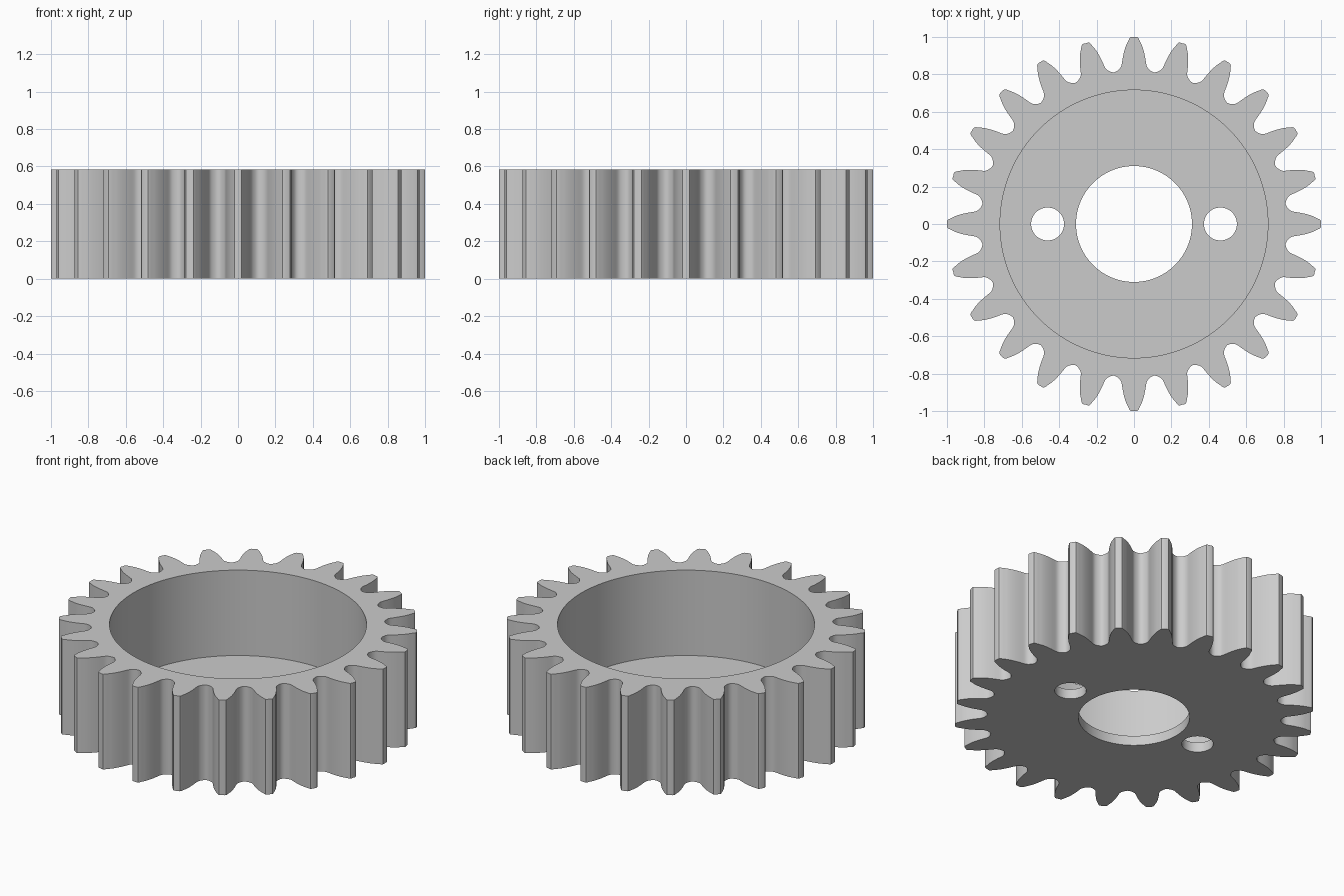
import bpy
import bmesh
from math import sin, cos, pi, radians
from mathutils import Vector

cube = bpy.data.objects.get("Cube")
if cube:
    bpy.data.objects.remove(cube, do_unlink=True)

TEETH = 24
HEIGHT = 0.585
FLOOR = 0.06
POCKET_R = 0.716
BORE_R = 0.31
PIN_R, PIN_X = 0.088, 0.462

# One tooth flank, tip to root: (half width, distance from the axis)
FLANK = [(0.02, 0.9985), (0.031, 0.978), (0.046, 0.945), (0.058, 0.9),
         (0.064, 0.865), (0.069, 0.842), (0.082, 0.825)]


def smooth_loop(points, steps):
    """Closed Catmull-Rom curve through the points."""
    out = []
    n = len(points)
    for i in range(n):
        a, b, c, d = (points[(i + k) % n] for k in (-1, 0, 1, 2))
        for s in range(steps):
            t = s / steps
            out.append(0.5 * (2 * b + (c - a) * t + (2 * a - 5 * b + 4 * c - d) * t ** 2
                              + (3 * b - a - 3 * c + d) * t ** 3))
    return out


def gear_outline():
    root = pi / TEETH
    tooth = [(-w, r) for w, r in reversed(FLANK)] + [(0, 1)] + FLANK
    tooth.append((0.817 * sin(root), 0.817 * cos(root)))
    points = []
    for i in range(TEETH):
        a = 2 * pi * i / TEETH
        points += [Vector((x * cos(a) + y * sin(a), y * cos(a) - x * sin(a)))
                   for x, y in tooth]
    return smooth_loop(points, 2)


def circle(radius, cx=0.0, count=48):
    return [Vector((cx + radius * cos(2 * pi * i / count),
                    radius * sin(2 * pi * i / count))) for i in range(count)]


bm = bmesh.new()


def wall(outline, z0, z1):
    """Upright wall along an outline; returns its lower and upper edge loops."""
    low = [bm.verts.new((p.x, p.y, z0)) for p in outline]
    high = [bm.verts.new((p.x, p.y, z1)) for p in outline]
    n = len(low)
    for i in range(n):
        j = (i + 1) % n
        bm.faces.new((low[i], low[j], high[j], high[i]))
    return [[bm.edges.get((ring[i], ring[(i + 1) % n])) for i in range(n)]
            for ring in (low, high)]


def cap(*loops):
    """Flat face between an outer loop and the loops inside it."""
    bmesh.ops.triangle_fill(bm, edges=[e for loop in loops for e in loop],
                            use_beauty=True, normal=(0, 0, 1))


# Toothed rim, hollow pocket, bore and pin holes
outer_low, outer_high = wall(gear_outline(), 0, HEIGHT)
pocket_low, pocket_high = wall(circle(POCKET_R, count=128), FLOOR, HEIGHT)
holes = [wall(circle(BORE_R, count=96), 0, FLOOR)]
holes += [wall(circle(PIN_R, side * PIN_X), 0, FLOOR) for side in (-1, 1)]

# Underside, pocket floor and top of the rim
cap(outer_low, *[low for low, high in holes])
cap(pocket_low, *[high for low, high in holes])
cap(outer_high, pocket_high)
bmesh.ops.recalc_face_normals(bm, faces=bm.faces)

mesh = bpy.data.meshes.new("gear_wheel")
bm.to_mesh(mesh)
bm.free()
gear = bpy.data.objects.new("gear_wheel", mesh)
bpy.context.collection.objects.link(gear)

# Plain grey material
COLOUR = (0.6, 0.6, 0.6, 1)
grey = bpy.data.materials.new("light_grey")
grey.use_nodes = True
grey.diffuse_color = COLOUR
grey.node_tree.nodes["Principled BSDF"].inputs["Base Color"].default_value = COLOUR
mesh.materials.append(grey)

# Smooth flanks with crisp rims
bpy.ops.object.select_all(action="DESELECT")
gear.select_set(True)
bpy.context.view_layer.objects.active = gear
bpy.ops.object.shade_smooth_by_angle(angle=radians(40))
